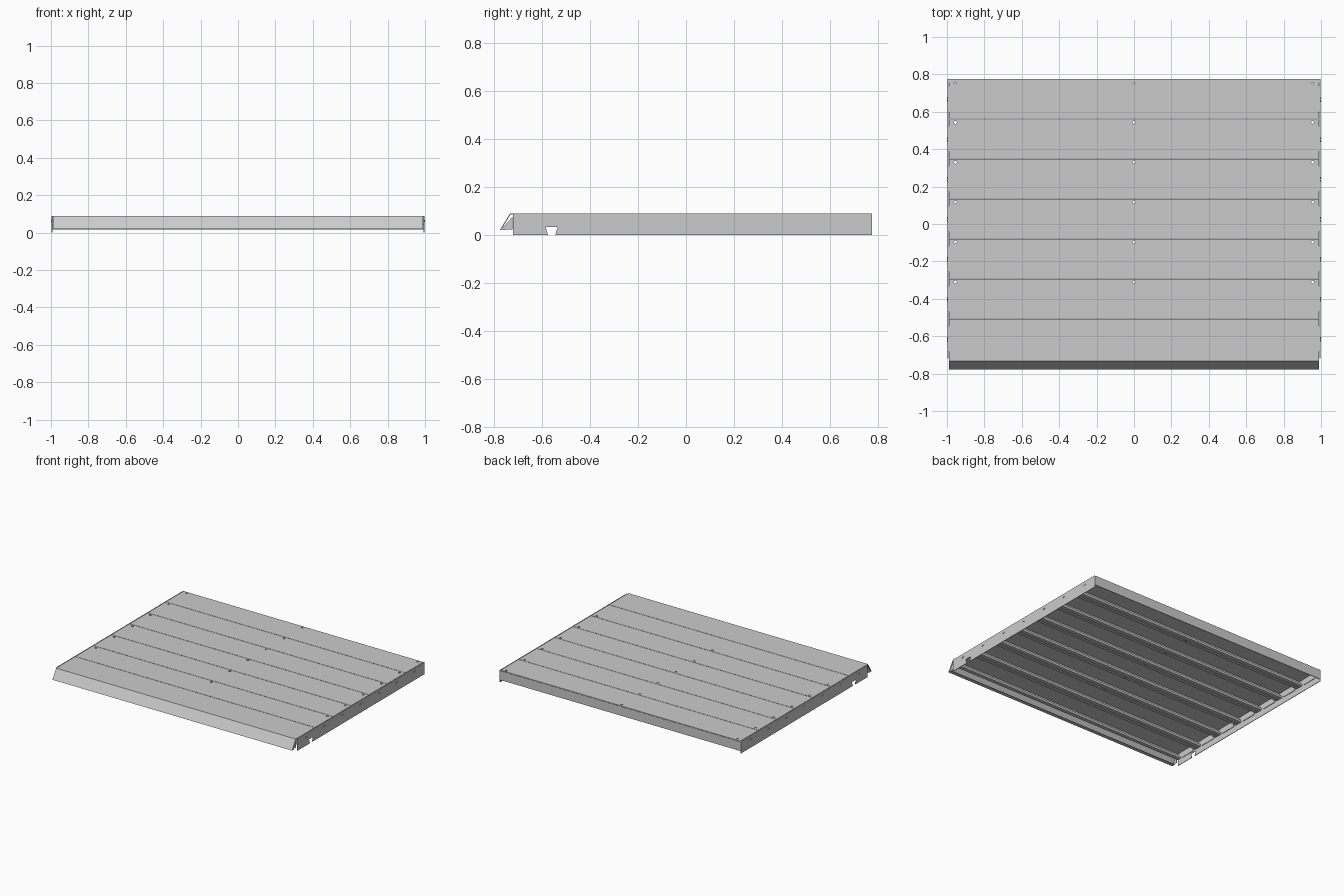
import bpy, bmesh
from mathutils import Vector

old = bpy.data.objects.get("Cube")
if old:
    bpy.data.objects.remove(old)

steel = bpy.data.materials.new("galvanised grey")
steel.use_nodes = True
grey = (0.6, 0.6, 0.6, 1)
steel.diffuse_color = grey
steel.node_tree.nodes["Principled BSDF"].inputs["Base Color"].default_value = grey

THICK = 0.004
TOP = 0.088
FRONT, BACK = -0.72, 0.775
COUNT = 7
PITCH = (BACK - FRONT) / COUNT


def finish(bm, name, thick=0.0):
    """Turn a bmesh into a grey object, optionally as sheet metal."""
    mesh = bpy.data.meshes.new(name)
    bmesh.ops.recalc_face_normals(bm, faces=bm.faces)
    bm.to_mesh(mesh)
    bm.free()
    mesh.materials.append(steel)
    ob = bpy.data.objects.new(name, mesh)
    bpy.context.collection.objects.link(ob)
    if thick:
        mod = ob.modifiers.new("sheet", "SOLIDIFY")
        mod.thickness = thick
        mod.offset = 0
        mod.use_even_offset = True
    return ob


def folded_sheet(name, path, half):
    """Sheet folded along a (y, z) path and running across x."""
    bm = bmesh.new()
    rows = [[bm.verts.new((x, y, z)) for y, z in path] for x in (-half, half)]
    for i in range(len(path) - 1):
        bm.faces.new((rows[0][i], rows[0][i + 1], rows[1][i + 1], rows[1][i]))
    return finish(bm, name, THICK)


def side_plate(name, outline, x):
    """Flat plate with a (y, z) outline standing at x."""
    bm = bmesh.new()
    bm.faces.new([bm.verts.new((x, y, z)) for y, z in outline])
    return finish(bm, name, THICK)


def add_cylinder(bm, centre, radius, depth, along_x=False):
    made = bmesh.ops.create_cone(bm, cap_ends=True, segments=12,
                                 radius1=radius, radius2=radius, depth=depth)
    for v in made["verts"]:
        if along_x:
            v.co = Vector((v.co.z, v.co.y, v.co.x))
        v.co += Vector(centre)


# Cutter for the fixing holes in the deck
bm = bmesh.new()
for i in range(1, COUNT):
    y = FRONT + (i + 1) * PITCH - 0.018
    for x in (-0.955, 0, 0.955):
        add_cylinder(bm, (x, y, 0.07), 0.008, 0.1)
cutter = finish(bm, "hole_cutter")
cutter.hide_render = True
cutter.hide_viewport = True
cutter.display_type = "WIRE"

# Deck pans with flanges and stiffening returns
for i in range(COUNT):
    a = FRONT + i * PITCH + 0.0035
    b = a + PITCH - 0.007
    low = 0.045
    pan = folded_sheet(f"deck_pan_{i + 1}", [
        (a + 0.024, low + 0.014), (a + 0.024, low), (a, low), (a, TOP),
        (b, TOP), (b, low), (b - 0.024, low)], 0.99)
    if i > 0:
        cut = pan.modifiers.new("holes", "BOOLEAN")
        cut.operation = "DIFFERENCE"
        cut.solver = "EXACT"
        cut.object = cutter
    # Tabs that join the pan to the side skirts
    for side, s in (("right", -1), ("left", 1)):
        side_plate(f"{side}_pan_tab_{i + 1}", [
            (a + 0.035, TOP), (a + 0.045, 0.042),
            (b - 0.045, 0.042), (b - 0.035, TOP)], s * 0.9895)

# Side skirts with the tapered notch, rivets and lip gussets
for side, s in (("right", -1), ("left", 1)):
    side_plate(f"{side}_skirt", [
        (FRONT, 0), (-0.575, 0), (-0.585, 0.033), (-0.535, 0.033),
        (-0.545, 0), (BACK, 0), (BACK, 0.09), (FRONT, 0.09)], s * 0.995)
    bm = bmesh.new()
    for i in range(COUNT):
        mid = FRONT + (i + 0.5) * PITCH - 0.003
        for off in (-0.007, 0.007):
            add_cylinder(bm, (s * 0.996, mid + off, 0.063), 0.005, 0.008, True)
    finish(bm, f"{side}_rivets")
    side_plate(f"{side}_lip_gusset", [
        (-0.77, 0.024), (-0.724, 0.024), (-0.724, 0.075)], s * 0.986)

# Back skirt
folded_sheet("back_skirt", [(BACK - 0.02, TOP - 0.005), (BACK - 0.002, TOP - 0.005),
                            (BACK - 0.002, 0.017)], 0.993)

# Sloping front lip
folded_sheet("front_lip", [(FRONT + 0.002, TOP), (-0.732, TOP),
                           (-0.773, 0.022), (-0.75, 0.022)], 0.99)
